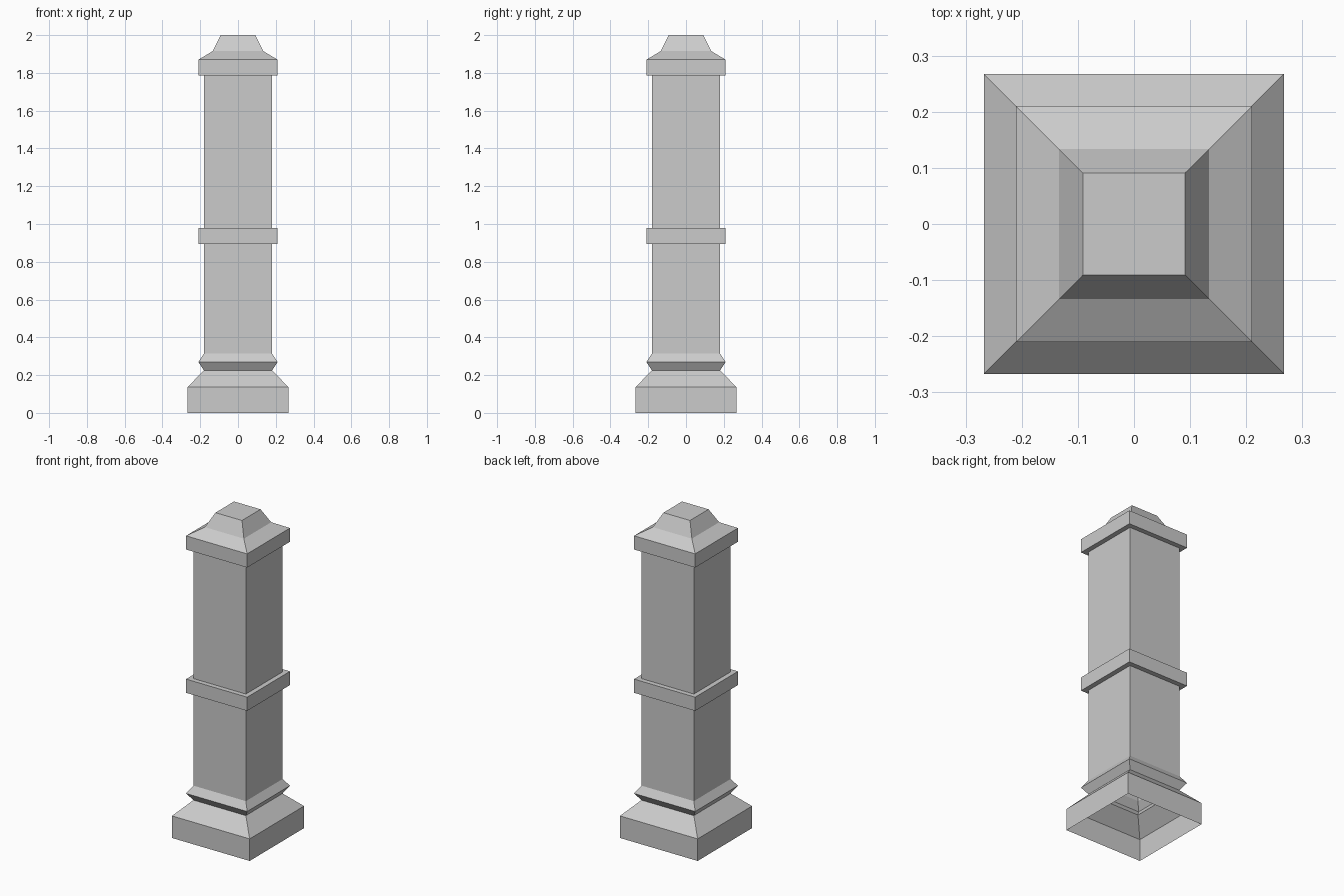
import bpy
import bmesh

cube = bpy.data.objects.get("Cube")
if cube:
    bpy.data.objects.remove(cube, do_unlink=True)

# One plain stone colour
stone = bpy.data.materials.new("grey_stone")
stone.use_nodes = True
colour = (0.6, 0.6, 0.6, 1.0)
stone.diffuse_color = colour
stone.node_tree.nodes["Principled BSDF"].inputs["Base Color"].default_value = colour


def square_shell(name, profile, cap_top=False):
    """Loft square rings through (half width, height) pairs."""
    bm = bmesh.new()
    corners = ((-1, -1), (1, -1), (1, 1), (-1, 1))
    rings = [[bm.verts.new((x * w, y * w, z)) for x, y in corners]
             for w, z in profile]
    for low, high in zip(rings, rings[1:]):
        for i in range(4):
            j = (i + 1) % 4
            bm.faces.new((low[i], low[j], high[j], high[i]))
    if cap_top:
        bm.faces.new(rings[-1])
    mesh = bpy.data.meshes.new(name)
    bm.to_mesh(mesh)
    bm.free()
    mesh.materials.append(stone)
    obj = bpy.data.objects.new(name, mesh)
    bpy.context.collection.objects.link(obj)
    return obj


SHAFT, BAND = 0.18, 0.21

# Hollow plinth, open underneath, with a sloped shoulder
square_shell("plinth", [(0.267, 0), (0.267, 0.137), (SHAFT, 0.225)])

# Pointed moulding at the foot of the shaft
square_shell("foot_moulding", [(SHAFT, 0.225), (BAND, 0.27), (SHAFT, 0.315)])

# Shaft sections with the raised band between them
square_shell("lower_shaft", [(SHAFT, 0.315), (SHAFT, 0.895)])
square_shell("middle_band", [(SHAFT, 0.895), (BAND, 0.895),
                             (BAND, 0.98), (SHAFT, 0.98)])
square_shell("upper_shaft", [(SHAFT, 0.98), (SHAFT, 1.785)])

# Cap with two slopes and a flat top
square_shell("cap", [(SHAFT, 1.785), (BAND, 1.785), (BAND, 1.87),
                     (0.134, 1.915), (0.091, 2.0)], cap_top=True)
